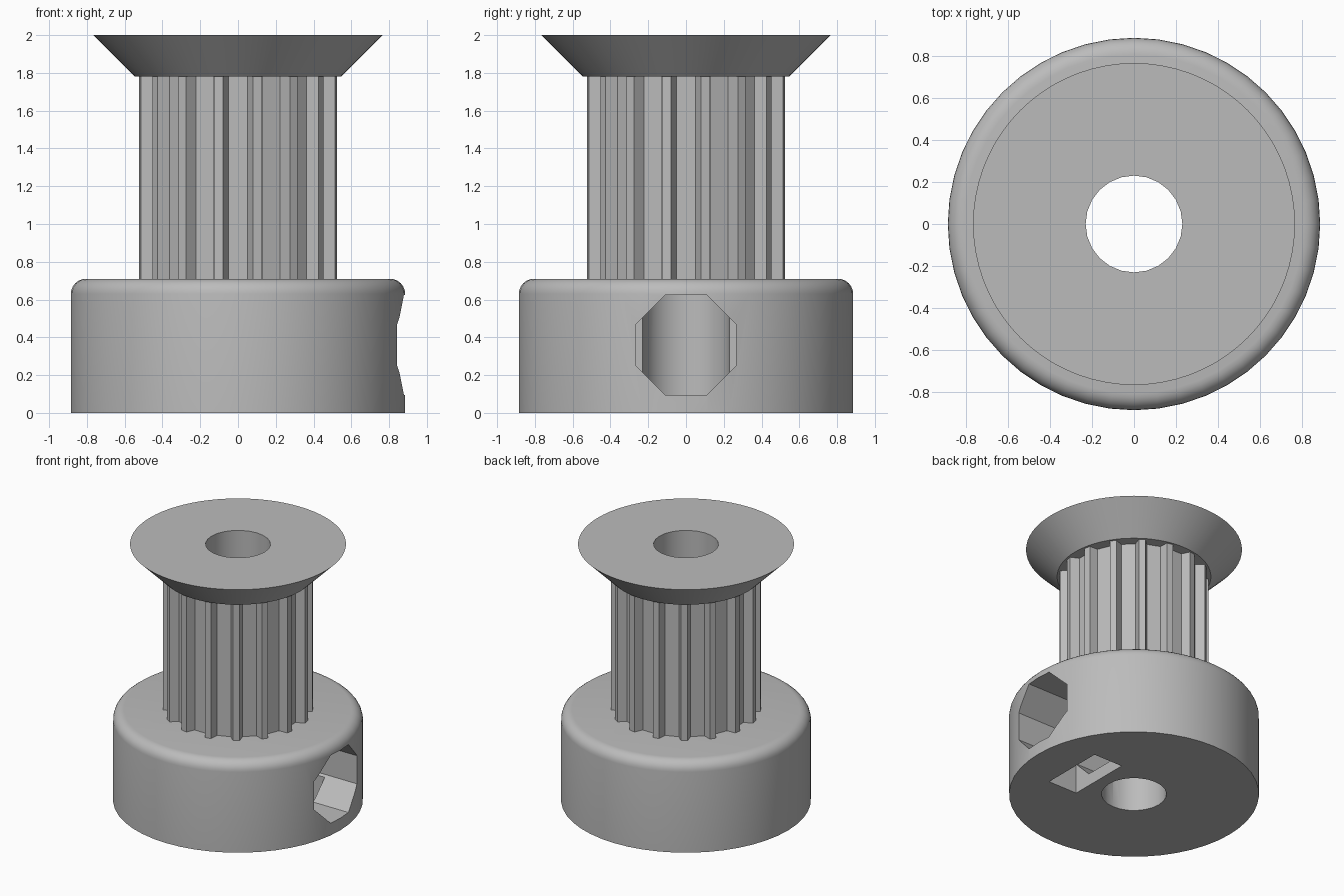
import bpy
import bmesh
from math import sin, cos, pi, radians, asin
from mathutils import Matrix

cube = bpy.data.objects.get("Cube")
if cube:
    bpy.data.objects.remove(cube, do_unlink=True)

grey = bpy.data.materials.new("plain grey")
grey.use_nodes = True
grey.diffuse_color = (0.5, 0.5, 0.5, 1)
grey.node_tree.nodes["Principled BSDF"].inputs["Base Color"].default_value = (0.5, 0.5, 0.5, 1)


def finish(name, bm):
    bmesh.ops.recalc_face_normals(bm, faces=bm.faces)
    mesh = bpy.data.meshes.new(name)
    bm.to_mesh(mesh)
    bm.free()
    mesh.materials.append(grey)
    obj = bpy.data.objects.new(name, mesh)
    bpy.context.scene.collection.objects.link(obj)
    return obj


def solid(name, rings):
    """Closed solid skinned through rings of equal point count."""
    bm = bmesh.new()
    loops = [[bm.verts.new(p) for p in ring] for ring in rings]
    n = len(loops[0])
    for low, high in zip(loops, loops[1:]):
        for i in range(n):
            j = (i + 1) % n
            bm.faces.new((low[i], low[j], high[j], high[i]))
    bm.faces.new(loops[0][::-1])
    bm.faces.new(loops[-1])
    return finish(name, bm)


def lathe(name, profile, sides, turn=0.0):
    return solid(name, [[(r * cos(turn + 2 * pi * i / sides), r * sin(turn + 2 * pi * i / sides), z)
                         for i in range(sides)] for r, z in profile])


def cut(obj, cutters):
    for cutter in cutters:
        cutter.hide_render = True
        mod = obj.modifiers.new("cut", "BOOLEAN")
        mod.operation = "DIFFERENCE"
        mod.solver = "EXACT"
        mod.object = cutter
    bpy.context.view_layer.update()
    result = bpy.data.meshes.new_from_object(obj.evaluated_get(bpy.context.evaluated_depsgraph_get()))
    obj.modifiers.clear()
    obj.data = result


# Hub with a rounded upper rim
HUB_R, HUB_H, FILLET = 0.885, 0.71, 0.08
rim = [(HUB_R - FILLET + FILLET * cos(a), HUB_H - FILLET + FILLET * sin(a))
       for a in (pi / 2 * k / 6 for k in range(7))]
hub = lathe("hub", [(HUB_R, 0)] + rim, 48)

# Toothed barrel: sixteen flat-floored grooves
TEETH, TIP_R, ROOT_R = 16, 0.53, 0.465
lip, floor = asin(0.08 / TIP_R), asin(0.05 / ROOT_R)
outline = []
for k in range(TEETH):
    mid = 2 * pi * k / TEETH
    for r, a in ((TIP_R, -lip), (ROOT_R, -floor), (ROOT_R, floor), (TIP_R, lip)):
        outline.append((r * cos(mid + a), r * sin(mid + a)))
barrel = solid("toothed_barrel", [[(x, y, z) for x, y in outline] for z in (HUB_H, 1.78)])

# Flared flange on top
flange = lathe("flange", [(0.545, 1.78), (0.765, 2.0)], 72)

# Shaft bore, side screw hole and nut slot
bore = lathe("bore_cutter", [(0.23, -0.2), (0.23, 2.2)], 24)
screw = lathe("screw_hole_cutter", [(0.287, 0), (0.287, 1.2)], 8, radians(22.5))
screw.data.transform(Matrix.Translation((0, 0, 0.36)) @ Matrix.Rotation(pi / 2, 4, "Y"))
slot = solid("nut_slot_cutter", [[(0.325, -0.25, z), (0.575, -0.25, z), (0.575, 0.25, z), (0.325, 0.25, z)]
                                 for z in (-0.2, 0.36)])
cut(hub, [bore, screw, slot])
cut(barrel, [bore])
cut(flange, [bore])
for cutter in (bore, screw, slot):
    bpy.data.objects.remove(cutter, do_unlink=True)

# Smooth round surfaces, keep hard edges
for obj, angle in ((hub, 20), (flange, 20), (barrel, 17)):
    bpy.ops.object.select_all(action="DESELECT")
    obj.select_set(True)
    bpy.context.view_layer.objects.active = obj
    bpy.ops.object.shade_smooth_by_angle(angle=radians(angle))
